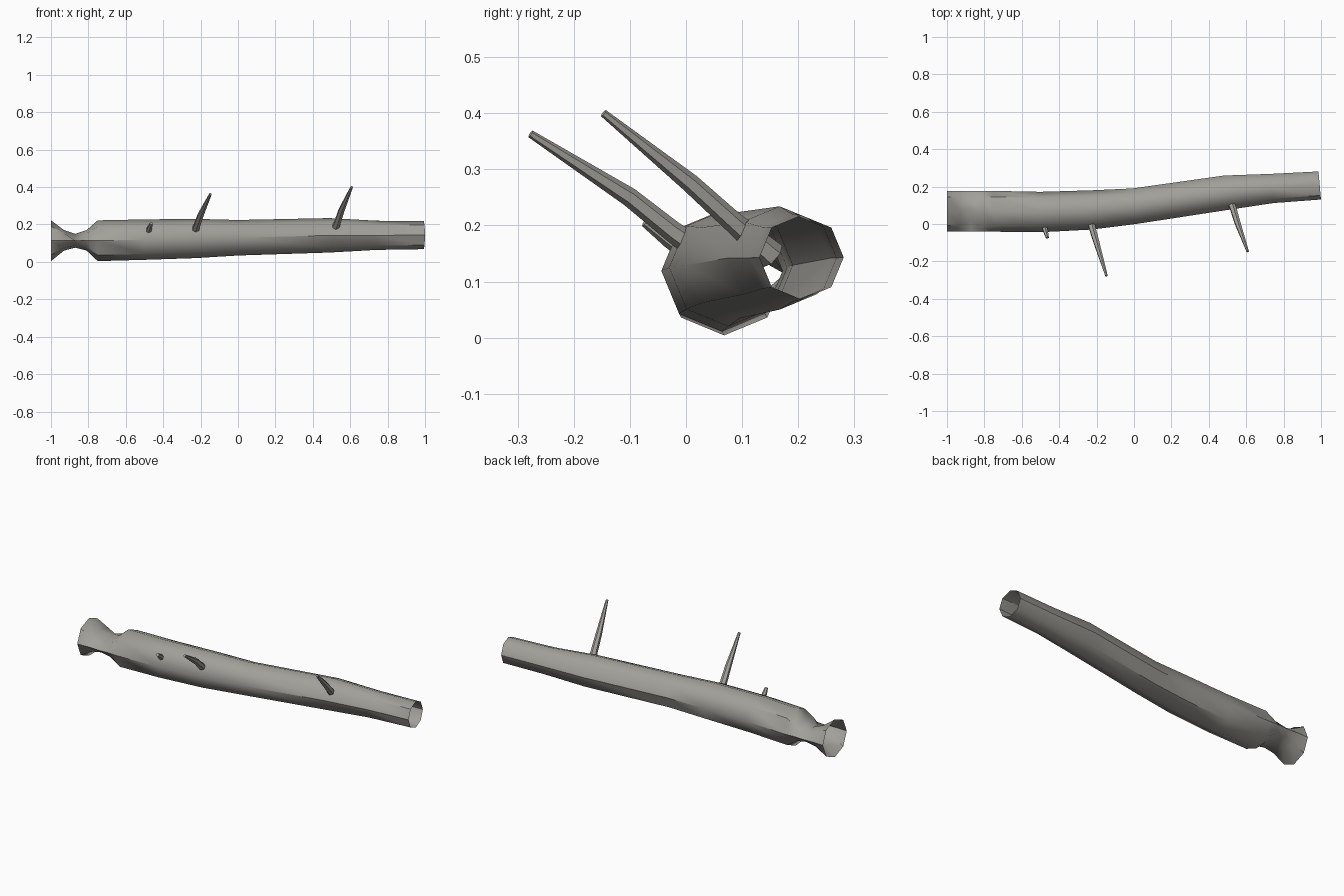
import bpy, bmesh, math
from mathutils import Vector

cube = bpy.data.objects.get("Cube")
if cube:
    bpy.data.objects.remove(cube)

bark = bpy.data.materials.new("grey_bark")
bark.use_nodes = True
bark.diffuse_color = (0.36, 0.35, 0.32, 1)
bark.node_tree.nodes["Principled BSDF"].inputs["Base Color"].default_value = bark.diffuse_color


def tube(name, rings, cap_end=False, sharp=45):
    """Skin a list of equal-sized point rings."""
    bm = bmesh.new()
    loops = [[bm.verts.new(p) for p in ring] for ring in rings]
    n = len(loops[0])
    for a, b in zip(loops, loops[1:]):
        for i in range(n):
            j = (i + 1) % n
            bm.faces.new((a[i], a[j], b[j], b[i]))
    if cap_end:
        bm.faces.new(loops[-1])
    mesh = bpy.data.meshes.new(name)
    bm.to_mesh(mesh)
    bm.free()
    mesh.materials.append(bark)
    obj = bpy.data.objects.new(name, mesh)
    bpy.context.collection.objects.link(obj)
    bpy.ops.object.select_all(action='DESELECT')
    obj.select_set(True)
    bpy.context.view_layer.objects.active = obj
    bpy.ops.object.shade_smooth_by_angle(angle=math.radians(sharp))
    return obj


def trunk_ring(x, y, z, r, squash=1.0, tilt=0.0):
    ring = []
    for i in range(8):
        a = i * math.tau / 8
        dy = r * math.cos(a)
        ring.append(Vector((x - tilt * dy, y + dy, z + r * squash * math.sin(a))))
    return ring


# Hollow trunk: flared cut end, flattened notch, then a gently bending taper
waist = trunk_ring(-0.87, 0.068, 0.113, 0.109, 0.34)
waist[1].yz = 0.12, 0.145
waist[2].yz = 0.085, 0.15
waist[3].yz = 0.02, 0.115
trunk = [
    trunk_ring(-1.0, 0.068, 0.113, 0.109),
    trunk_ring(-0.93, 0.068, 0.115, 0.109, 0.5),
    waist,
    trunk_ring(-0.81, 0.068, 0.115, 0.109, 0.5),
    trunk_ring(-0.75, 0.068, 0.113, 0.109),
    trunk_ring(-0.5, 0.064, 0.119, 0.108),
    trunk_ring(-0.23, 0.075, 0.125, 0.105),
    trunk_ring(0.0, 0.095, 0.129, 0.095, tilt=0.1),
    trunk_ring(0.49, 0.167, 0.142, 0.092, tilt=0.1),
    trunk_ring(0.74, 0.19, 0.142, 0.078, tilt=0.08),
    trunk_ring(0.993, 0.206, 0.143, 0.075, tilt=0.09),
]
tube("hollow_trunk", trunk)


# Twigs: tapered six-sided tubes rooted inside the trunk
def twig(name, path):
    pts = [Vector(p[:3]) for p in path]
    rings = []
    for i, p in enumerate(pts):
        d = (pts[min(i + 1, len(pts) - 1)] - pts[max(i - 1, 0)]).normalized()
        u = d.cross(Vector((1, 0, 0))).normalized()
        v = d.cross(u)
        rings.append([p + path[i][3] * (u * math.cos(k * math.tau / 6) + v * math.sin(k * math.tau / 6))
                      for k in range(6)])
    tube(name, rings, cap_end=True)


twig("upper_twig", [(0.50, 0.155, 0.145, 0.025), (0.53, 0.085, 0.205, 0.019),
                    (0.553, 0.008, 0.275, 0.017), (0.608, -0.147, 0.40, 0.007)])
twig("middle_twig", [(-0.24, 0.06, 0.13, 0.025), (-0.222, -0.025, 0.19, 0.019),
                     (-0.20, -0.10, 0.25, 0.017), (-0.147, -0.277, 0.363, 0.007)])
twig("broken_stub", [(-0.485, 0.02, 0.14, 0.018), (-0.475, -0.03, 0.175, 0.015),
                     (-0.463, -0.073, 0.206, 0.009)])
